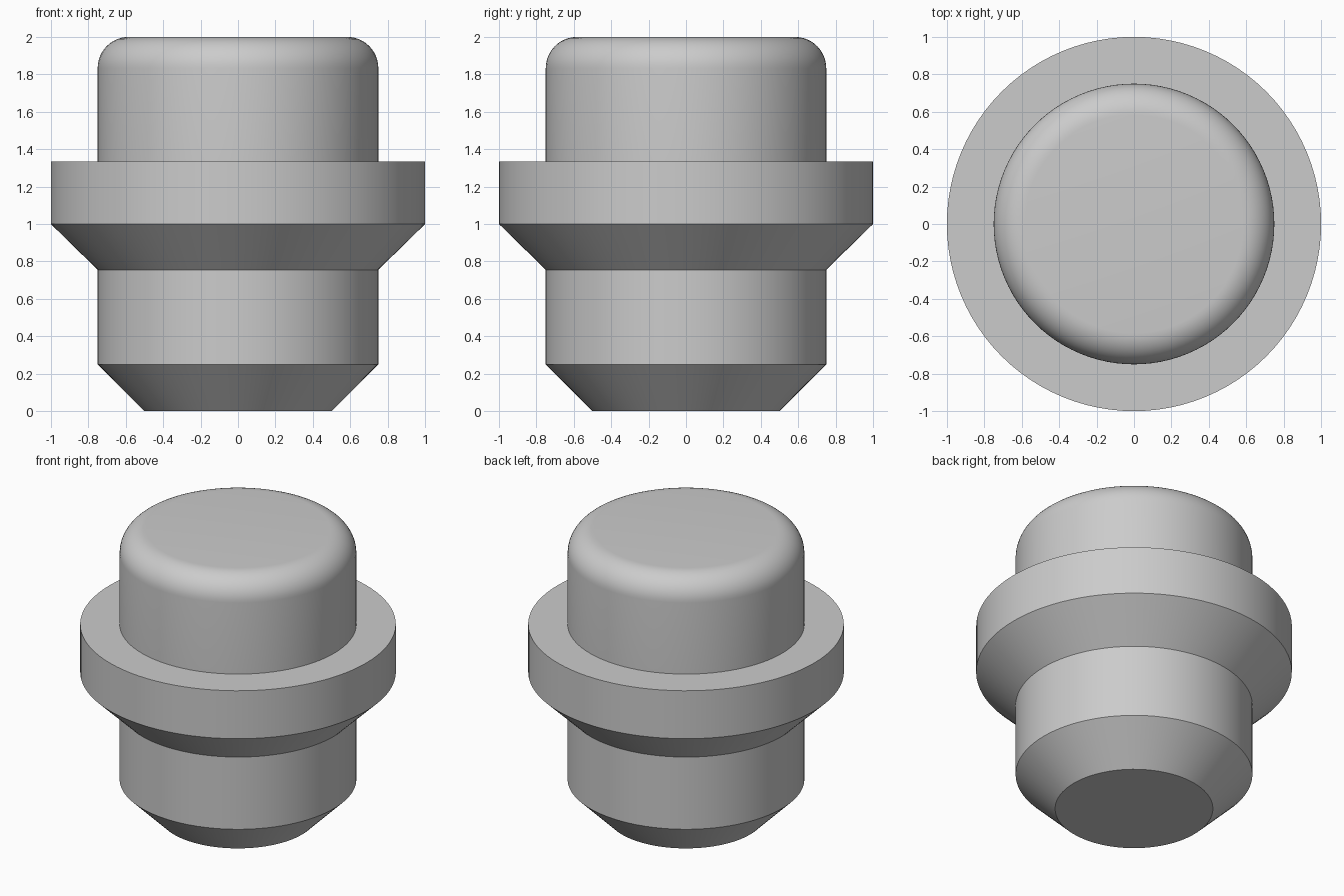
import bpy
import bmesh
from math import sin, cos, pi, radians

old = bpy.data.objects.get("Cube")
if old:
    bpy.data.objects.remove(old, do_unlink=True)

SEGMENTS = 96

grey = bpy.data.materials.new("light_grey")
grey.use_nodes = True
colour = (0.6, 0.6, 0.6, 1)
grey.diffuse_color = colour
grey.node_tree.nodes["Principled BSDF"].inputs["Base Color"].default_value = colour


def lathe(name, profile):
    """Spin a (radius, height) profile around z, starting and ending on the axis."""
    bm = bmesh.new()
    points = [bm.verts.new((r, 0, z)) for r, z in profile]
    edges = [bm.edges.new(pair) for pair in zip(points, points[1:])]
    bmesh.ops.spin(bm, geom=points + edges, cent=(0, 0, 0), axis=(0, 0, 1),
                   angle=2 * pi, steps=SEGMENTS)
    bmesh.ops.remove_doubles(bm, verts=bm.verts[:], dist=0.0001)
    bmesh.ops.recalc_face_normals(bm, faces=bm.faces[:])
    mesh = bpy.data.meshes.new(name)
    bm.to_mesh(mesh)
    bm.free()
    mesh.materials.append(grey)
    obj = bpy.data.objects.new(name, mesh)
    bpy.context.collection.objects.link(obj)
    bpy.ops.object.select_all(action='DESELECT')
    obj.select_set(True)
    bpy.context.view_layer.objects.active = obj
    bpy.ops.object.shade_smooth_by_angle(angle=radians(30))
    return obj


# Rounded rim at the top of the head
body_radius, fillet, top = 0.75, 0.167, 2.0
rim = [(body_radius - fillet + fillet * cos(a), top - fillet + fillet * sin(a))
       for a in (pi / 2 * i / 12 for i in range(13))]

# Chamfered shank, flared collar and rounded head in one turned body
lathe("stepped_plug", [
    (0, 0), (0.5, 0), (body_radius, 0.25),
    (body_radius, 0.755), (1, 1), (1, 1.335), (body_radius, 1.335),
    *rim, (0, top),
])
